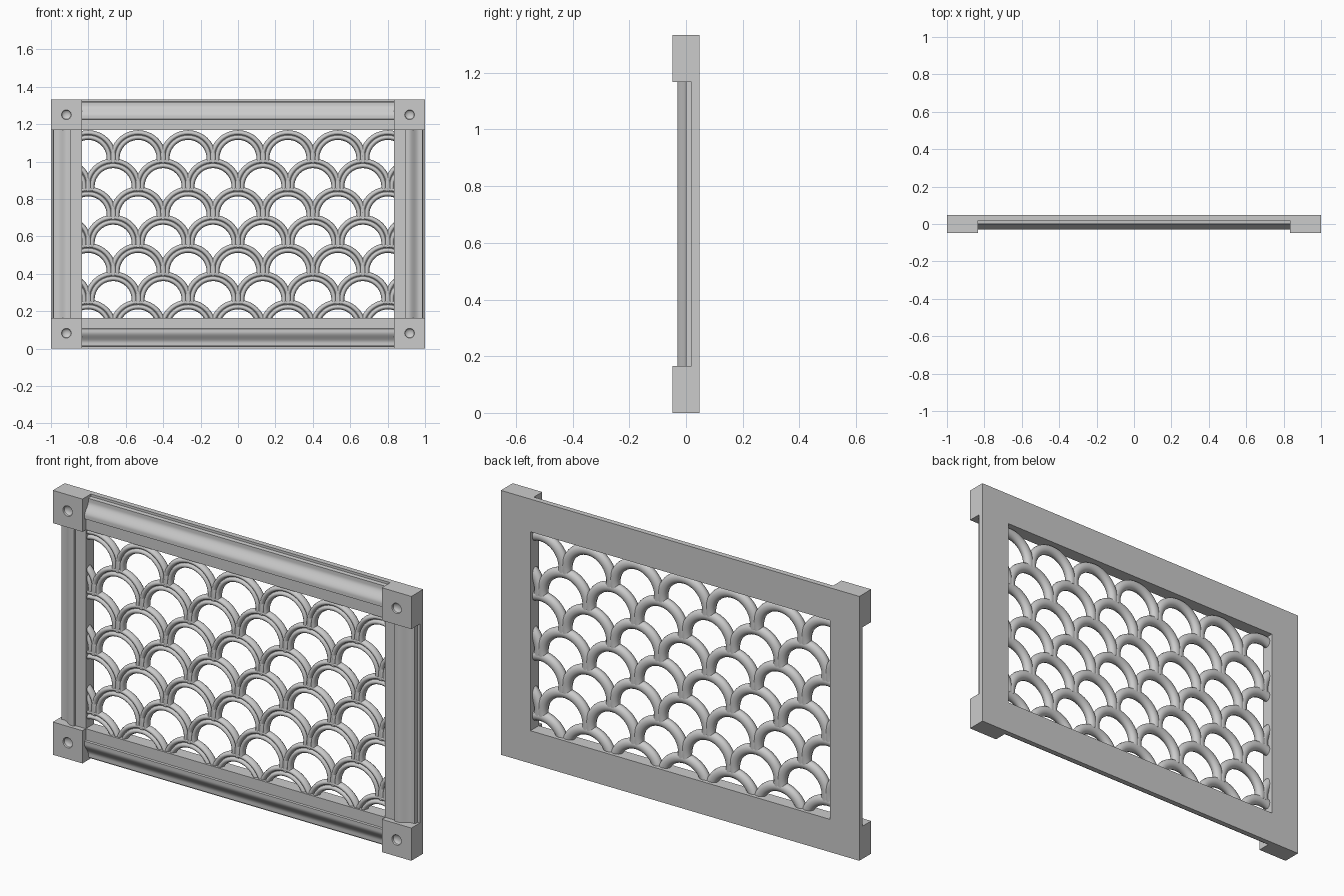
import bpy, bmesh, math
from mathutils import Vector

if "Cube" in bpy.data.objects:
    bpy.data.objects.remove(bpy.data.objects["Cube"])

W, H, B, D = 1.0, 1.333, 0.165, 0.047   # half width, height, block size, half depth
XI, Z0, Z1 = W - B, B, H - B            # opening of the frame


def finish(bm, name, angle=30):
    bmesh.ops.recalc_face_normals(bm, faces=bm.faces)
    me = bpy.data.meshes.new(name)
    bm.to_mesh(me)
    bm.free()
    ob = bpy.data.objects.new(name, me)
    bpy.context.collection.objects.link(ob)
    bpy.ops.object.select_all(action='DESELECT')
    ob.select_set(True)
    bpy.context.view_layer.objects.active = ob
    bpy.ops.object.shade_smooth_by_angle(angle=math.radians(angle))
    return ob


def skin(bm, rings, caps=True):
    """Join closed rings of points into a tube."""
    vs = [[bm.verts.new(p) for p in r] for r in rings]
    n = len(vs[0])
    for a, b in zip(vs, vs[1:]):
        for i in range(n):
            j = (i + 1) % n
            bm.faces.new((a[i], a[j], b[j], b[i]))
    if caps:
        bm.faces.new(vs[0])
        bm.faces.new(vs[-1])


# Moulding section: (distance from outer edge, y)
cyma = [(0.03 + 0.06 * t / 10, -0.015 + 0.015 * math.cos(math.pi * t / 10)) for t in range(11)]
section = [(0, D), (0, 0.02), (0.012, 0.02), (0.014, 0.0)] + cyma + [
    (0.106, -0.03), (0.108, -0.02), (B, -0.02), (B, D)]


def moulding(name, place, a, b):
    bm = bmesh.new()
    skin(bm, [[place(u, y, t) for u, y in section] for t in (a, b)])
    finish(bm, name)


# Rails and stiles
moulding("top_rail", lambda u, y, t: (t, y, H - u), -XI, XI)
moulding("bottom_rail", lambda u, y, t: (t, y, u), -XI, XI)
moulding("right_stile", lambda u, y, t: (W - u, y, t), Z0, Z1)
moulding("left_stile", lambda u, y, t: (u - W, y, t), Z0, Z1)


# Corner blocks with a round dimple in the front face
def corner_block(name, cx, cz):
    bm = bmesh.new()
    h, n = B / 2, 32
    ring = lambda r, y: [bm.verts.new((cx + r * math.cos(2 * math.pi * i / n), y,
                                       cz + r * math.sin(2 * math.pi * i / n))) for i in range(n)]

    def square(y):
        out = []
        for i in range(n):
            c, s = math.cos(2 * math.pi * i / n), math.sin(2 * math.pi * i / n)
            k = h / max(abs(c), abs(s))
            out.append(bm.verts.new((cx + k * c, y, cz + k * s)))
        return out
    loops = [square(D), square(-D), ring(0.026, -D), ring(0.024, -D + 0.008),
             ring(0.017, -D + 0.014), ring(0.008, -D + 0.017)]
    for a, b in zip(loops, loops[1:]):
        for i in range(n):
            j = (i + 1) % n
            bm.faces.new((a[i], a[j], b[j], b[i]))
    bm.faces.new(loops[0])
    bm.faces.new(loops[-1])
    finish(bm, name)


for sx, side in ((-1, "left"), (1, "right")):
    for cz, level in ((B / 2, "bottom"), (H - B / 2, "top")):
        corner_block(f"{level}_{side}_block", sx * (W - B / 2), cz)

# Scallop lattice: half-ring section with two beads in front, round at the back
R, PITCH, STEP = 0.125, 0.267, 0.151
ring_section = []
for c in (-0.0125, 0.0125):                      # front beads
    for i in range(6):
        a = math.pi * (1 - i / 5)
        ring_section.append((c + 0.0115 * math.cos(a), 0.002 - 0.014 * math.sin(a)))
for i in range(9):                               # rounded back
    a = math.pi * i / 8
    ring_section.append((0.026 * math.cos(a), 0.008 + 0.023 * math.sin(a)))

bm = bmesh.new()
for row in range(7):
    cz = 1.017 - row * STEP
    off = PITCH / 2 if row % 2 else 0
    for k in range(-4, 5):
        cx = k * PITCH + off
        rings = []
        for s in range(29):
            a = math.radians(-10 + 200 * s / 28)
            rings.append([(cx + (R + r) * math.cos(a), y, cz + (R + r) * math.sin(a))
                          for r, y in ring_section])
        skin(bm, rings)

# Trim the lattice to the frame opening
for co, no in (((XI, 0, 0), (1, 0, 0)), ((-XI, 0, 0), (-1, 0, 0)),
               ((0, 0, Z0), (0, 0, -1)), ((0, 0, Z1), (0, 0, 1))):
    bmesh.ops.bisect_plane(bm, geom=bm.verts[:] + bm.edges[:] + bm.faces[:], dist=1e-5,
                           plane_co=Vector(co), plane_no=Vector(no), clear_outer=True)
finish(bm, "scallop_lattice", 50)
